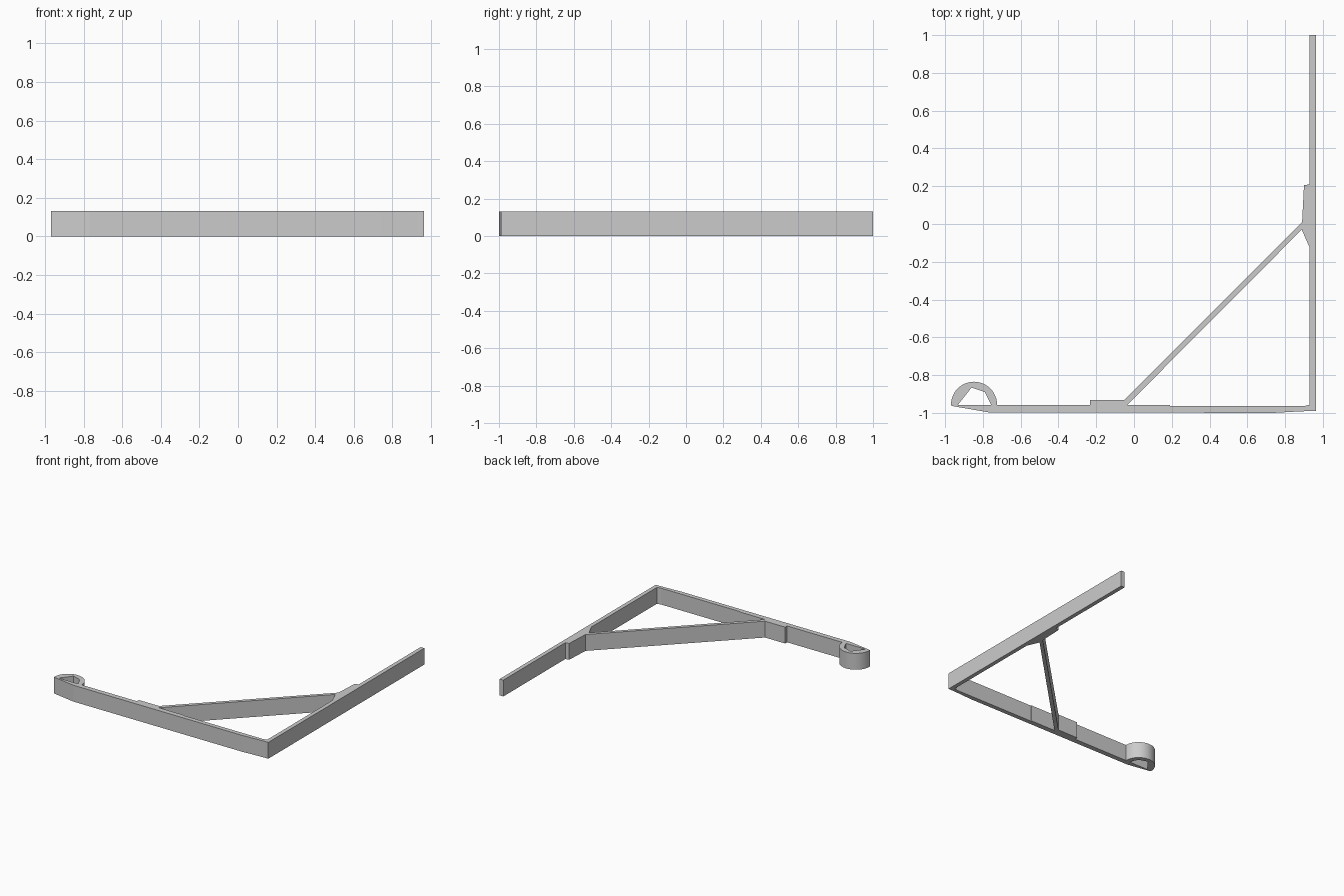
import bpy, bmesh, math

if "Cube" in bpy.data.objects:
    bpy.data.objects.remove(bpy.data.objects["Cube"])

H = 0.132  # common height of every part


def extrude(name, pts, smooth=False):
    """Extrude a closed xy outline from z = 0 to H."""
    bm = bmesh.new()
    face = bm.faces.new([bm.verts.new((x, y, 0)) for x, y in pts])
    top = bmesh.ops.extrude_face_region(bm, geom=[face])["geom"]
    bmesh.ops.translate(bm, vec=(0, 0, H),
                        verts=[g for g in top if isinstance(g, bmesh.types.BMVert)])
    bmesh.ops.recalc_face_normals(bm, faces=bm.faces[:])
    mesh = bpy.data.meshes.new(name)
    bm.to_mesh(mesh)
    bm.free()
    ob = bpy.data.objects.new(name, mesh)
    bpy.context.collection.objects.link(ob)
    if smooth:
        bpy.ops.object.select_all(action='DESELECT')
        ob.select_set(True)
        bpy.context.view_layer.objects.active = ob
        bpy.ops.object.shade_smooth_by_angle(angle=math.radians(20))
    return ob


# Two arms of the L
extrude("upright_arm", [(0.93, -0.99), (0.963, -0.99), (0.963, 1.0), (0.93, 1.0)])
extrude("lower_arm", [(-0.967, -0.963), (-0.77, -0.997), (0.74, -1.0), (0.86, -0.993),
                      (0.93, -0.99), (0.93, -0.957), (0.90, -0.964), (0.19, -0.963),
                      (0.19, -0.957), (-0.967, -0.957)])

# Pads where the brace meets the arms
extrude("upright_pad", [(0.93, -0.125), (0.93, 0.21), (0.90, 0.205),
                        (0.89, 0.01), (0.888, -0.03)])
extrude("lower_pad", [(-0.233, -0.957), (-0.035, -0.957), (-0.052, -0.932), (-0.233, -0.932)])

# Diagonal brace
extrude("diagonal_brace", [(-0.035, -0.957), (0.888, -0.03), (0.89, 0.01), (-0.052, -0.932)])

# Half-round hook at the end: round outside, faceted opening
cx, cy, r, n = -0.847, -0.957, 0.122, 24
arc = [(cx + r * math.cos(math.pi * i / n), cy + r * math.sin(math.pi * i / n))
       for i in range(n + 1)]
opening = [(-0.932, cy), (-0.86, -0.866), (-0.79, -0.89), (-0.757, cy)]
extrude("end_hook", arc + opening, smooth=True)
